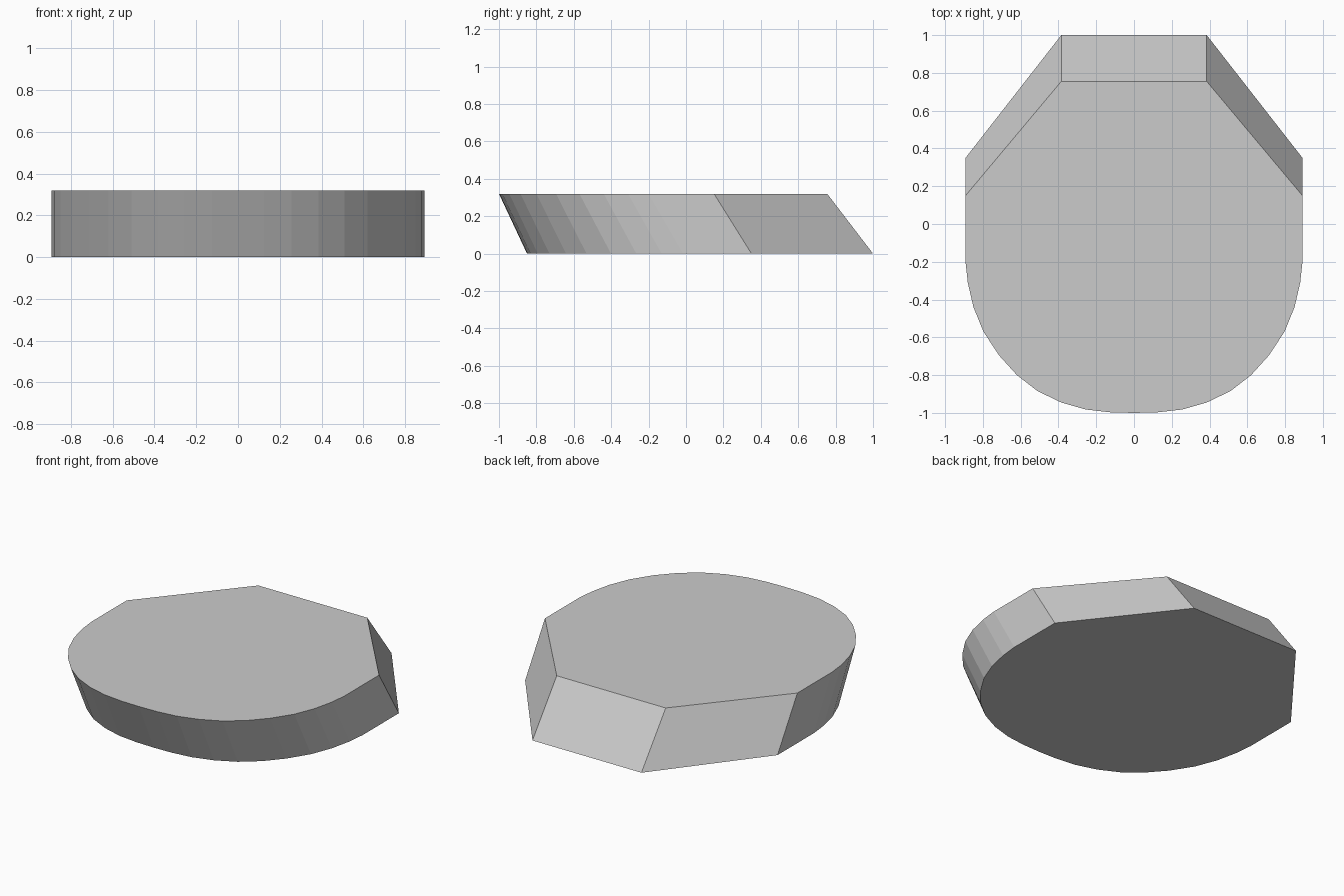
import bpy, bmesh

if "Cube" in bpy.data.objects:
    bpy.data.objects.remove(bpy.data.objects["Cube"])

HEIGHT = 0.32

# Right half of the top outline, from the flat back edge round to the front
half = [(0.385, 0.755), (0.892, 0.15), (0.892, -0.20), (0.88, -0.31),
        (0.85, -0.44), (0.797, -0.57), (0.715, -0.695), (0.62, -0.80),
        (0.51, -0.885), (0.385, -0.945), (0.255, -0.982), (0.125, -0.997),
        (0.0, -1.0)]
top = half + [(-x, y) for x, y in reversed(half[:-1])]


def bottom_y(y):
    """Slanted sides: the underside is shifted towards the back."""
    if y > 0.15:
        return 0.35 + (y - 0.15) / 0.605 * 0.65
    return -0.85 + (y + 1.0) / 1.15 * 1.2


# Slanted slab with flat faces
bm = bmesh.new()
upper = [bm.verts.new((x, y, HEIGHT)) for x, y in top]
lower = [bm.verts.new((x, bottom_y(y), 0)) for x, y in top]
bm.faces.new(upper)
bm.faces.new(lower)
n = len(top)
for i in range(n):
    j = (i + 1) % n
    bm.faces.new((upper[i], upper[j], lower[j], lower[i]))
bmesh.ops.recalc_face_normals(bm, faces=bm.faces[:])
mesh = bpy.data.meshes.new("slanted_slab")
bm.to_mesh(mesh)
bm.free()
bpy.context.collection.objects.link(bpy.data.objects.new("slanted_slab", mesh))
